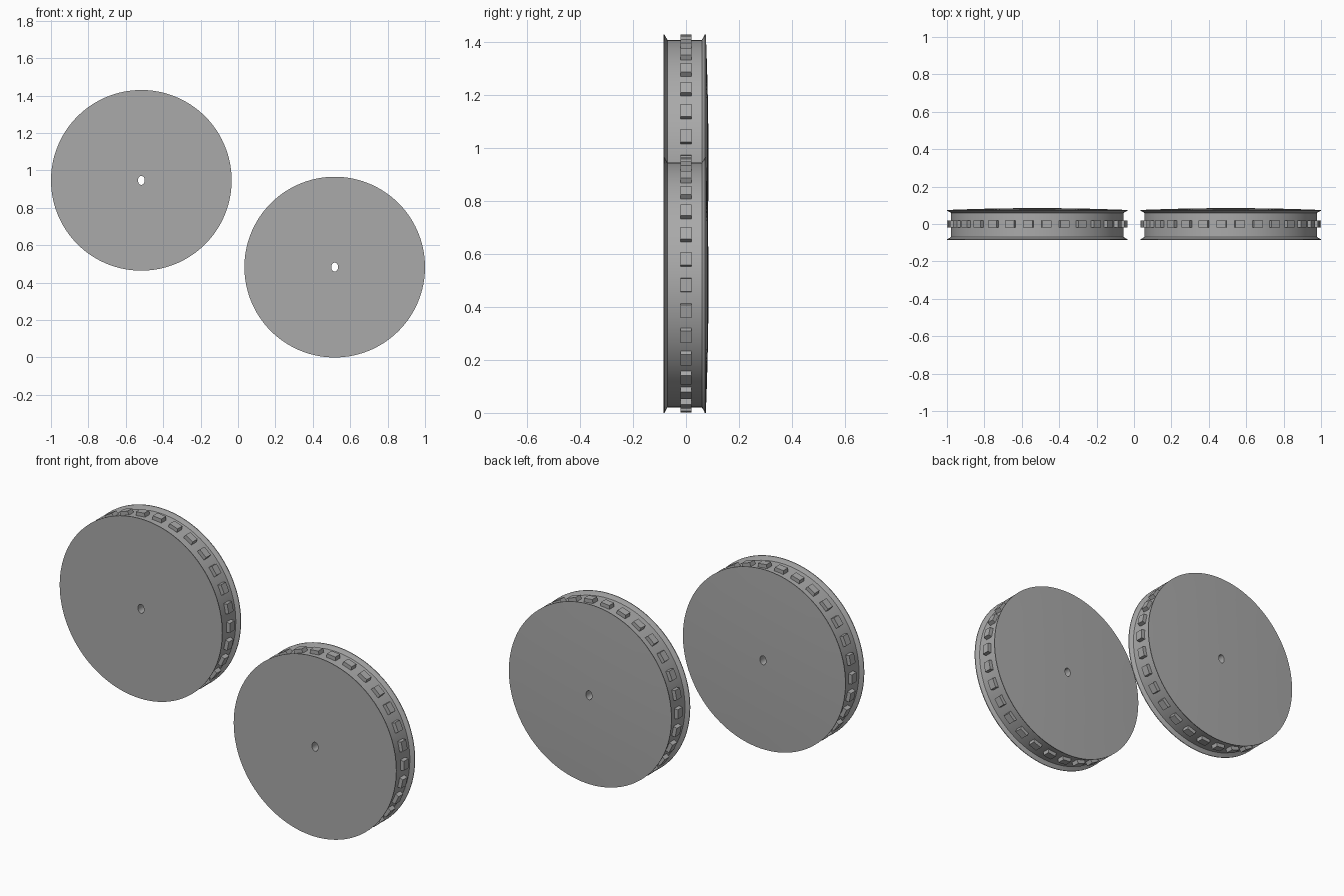
import bpy, bmesh, math
from mathutils import Matrix, Vector

if "Cube" in bpy.data.objects:
    bpy.data.objects.remove(bpy.data.objects["Cube"], do_unlink=True)

RADIUS, FLOOR, SEGMENTS, TEETH = 0.483, 0.462, 120, 30
HOLE_X, HOLE_Z = 0.018, 0.024

grey = bpy.data.materials.new("grey")
grey.use_nodes = True
colour = (0.4, 0.4, 0.4, 1)
grey.diffuse_color = colour
grey.node_tree.nodes["Principled BSDF"].inputs["Base Color"].default_value = colour


def finish(bm, name, location, smooth):
    bmesh.ops.recalc_face_normals(bm, faces=bm.faces)
    mesh = bpy.data.meshes.new(name)
    bm.to_mesh(mesh)
    bm.free()
    mesh.materials.append(grey)
    obj = bpy.data.objects.new(name, mesh)
    bpy.context.collection.objects.link(obj)
    obj.location = location
    if smooth:
        bpy.ops.object.select_all(action="DESELECT")
        obj.select_set(True)
        bpy.context.view_layer.objects.active = obj
        bpy.ops.object.shade_smooth_by_angle(angle=math.radians(25))
    return obj


def wheel_body(name, location):
    # Flat front, flanged groove and slightly domed back, as (radius, y)
    profile = [(RADIUS, -0.085), (RADIUS, -0.081), (0.474, -0.077), (FLOOR, -0.07),
               (FLOOR, 0.06), (0.474, 0.067), (RADIUS, 0.071), (RADIUS, 0.075)]
    for i in range(1, 6):
        r = RADIUS * (1 - i / 6)
        profile.append((r, 0.075 + 0.01 * (1 - (r / RADIUS) ** 2)))
    bm = bmesh.new()
    angles = [2 * math.pi * i / SEGMENTS for i in range(SEGMENTS)]

    def ring(rx, rz, y):
        return [bm.verts.new((rx * math.cos(a), y, rz * math.sin(a))) for a in angles]

    # The oval axle hole closes the loop of rings
    rings = [ring(r, r, y) for r, y in profile]
    rings += [ring(HOLE_X, HOLE_Z, 0.085), ring(HOLE_X, HOLE_Z, -0.085)]
    for a, b in zip(rings, rings[1:] + rings[:1]):
        for i in range(SEGMENTS):
            j = (i + 1) % SEGMENTS
            bm.faces.new((a[i], a[j], b[j], b[i]))
    return finish(bm, name, location, True)


def wheel_teeth(name, location):
    # Tapered blocks standing in the groove
    bm = bmesh.new()
    for i in range(TEETH):
        turn = Matrix.Rotation(2 * math.pi * i / TEETH, 4, "Y")
        verts = bmesh.ops.create_cube(bm, size=1)["verts"]
        for v in verts:
            outer = v.co.x > 0
            half = 0.025 if outer else 0.028
            v.co = turn @ Vector((RADIUS - 0.001 if outer else FLOOR - 0.01,
                                  math.copysign(0.02, v.co.y),
                                  math.copysign(half, v.co.z)))
    return finish(bm, name, location, False)


# Raised wheel on the right, low wheel on the left
for side, x, z in (("right", -0.517, 0.947), ("left", 0.517, RADIUS)):
    body = wheel_body(side + "_wheel", (x, 0, z))
    teeth = wheel_teeth(side + "_wheel_teeth", (0, 0, 0))
    teeth.parent = body
